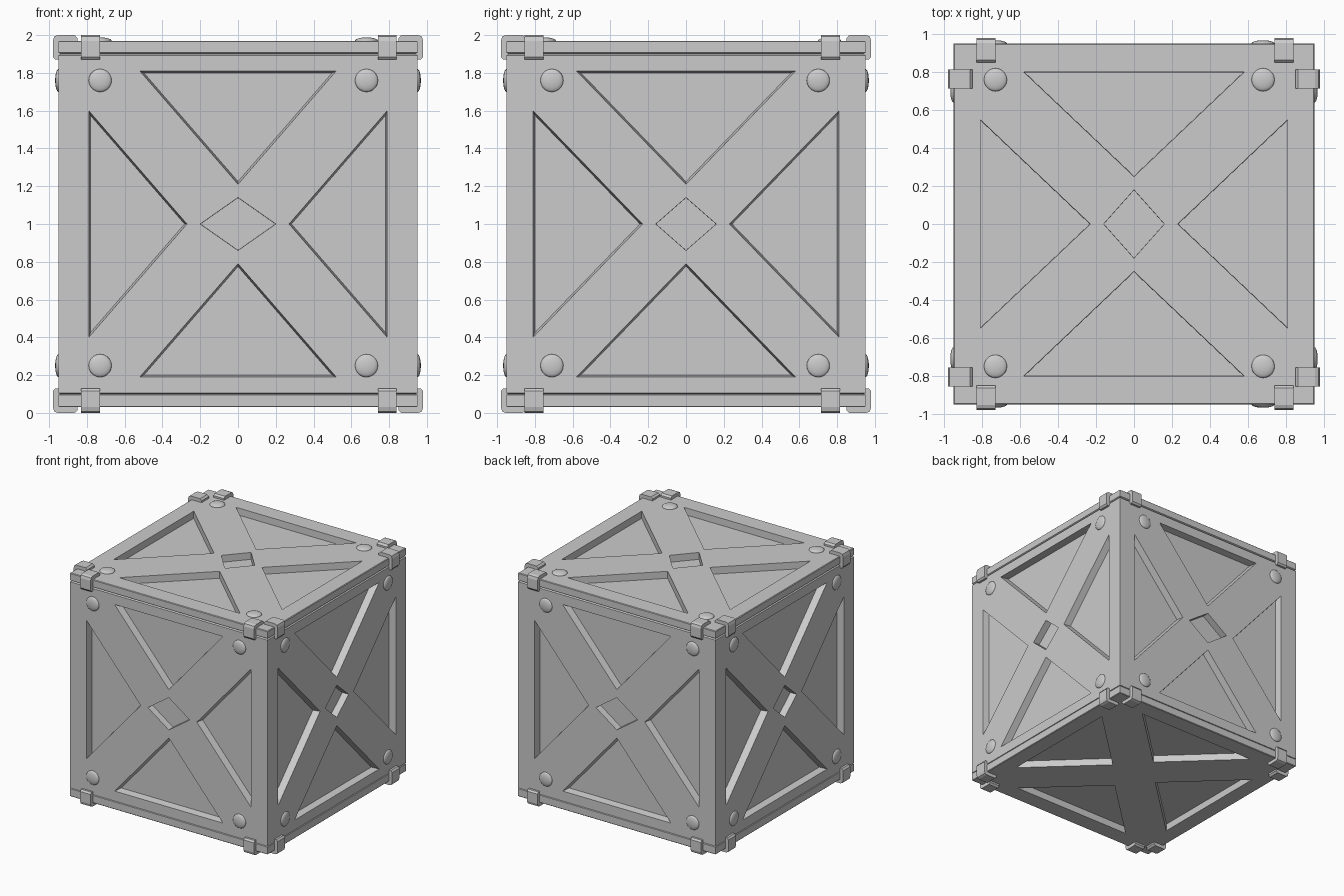
import bpy, bmesh, math
from mathutils import Vector, Matrix

if "Cube" in bpy.data.objects:
    bpy.data.objects.remove(bpy.data.objects["Cube"])

X, Y, Z = Vector((1, 0, 0)), Vector((0, 1, 0)), Vector((0, 0, 1))
MID = Vector((0, 0, 1))


def make_object(name, bm):
    bmesh.ops.recalc_face_normals(bm, faces=bm.faces)
    me = bpy.data.meshes.new(name)
    bm.to_mesh(me)
    bm.free()
    ob = bpy.data.objects.new(name, me)
    bpy.context.collection.objects.link(ob)
    return ob


def loft(bm, rings):
    loops = [[bm.verts.new(p) for p in r] for r in rings]
    n = len(loops[0])
    for a, b in zip(loops, loops[1:]):
        for i in range(n):
            j = (i + 1) % n
            bm.faces.new((a[i], a[j], b[j], b[i]))
    bm.faces.new(loops[0][::-1])
    bm.faces.new(loops[-1])


def inset(pts, d):
    # move every side of a counter-clockwise outline inwards by d
    out = []
    for i, p in enumerate(pts):
        a = (p - pts[i - 1]).normalized()
        b = (pts[(i + 1) % len(pts)] - p).normalized()
        na, nb = Vector((-a.y, a.x)), Vector((-b.y, b.x))
        out.append(p + (na + nb) * d / (1 + na.dot(nb)))
    return out


# crate body with a shallow groove under the lid and above the base
bm = bmesh.new()
profile = [(0.945, 0.03), (0.95, 0.035), (0.95, 0.096), (0.94, 0.10), (0.95, 0.104),
           (0.95, 1.893), (0.938, 1.90), (0.95, 1.907), (0.95, 1.965), (0.945, 1.97)]
loft(bm, [[(-r, -r, z), (r, -r, z), (r, r, z), (-r, r, z)] for r, z in profile])
body = make_object("crate_body", bm)

# faces: name, u, v, normal, distance, recess sizes, taper, diamond, bolt positions
wide = (0.52, 0.81, 0.21, 0.79, 0.60, 0.27)
side = (0.58, 0.81, 0.21, 0.81, 0.60, 0.23)
flat = (0.58, 0.80, 0.25, 0.81, 0.55, 0.23)
bolts_x, bolts_y = (-0.73, 0.68), (-0.71, 0.70)
faces = [
    ("front", X, Z, -Y, 0.95, wide, 0.010, (0.20, 0.14), bolts_x),
    ("back", X, Z, Y, 0.95, wide, 0.010, (0.20, 0.14), bolts_x),
    ("right", Y, Z, X, 0.95, side, 0.010, (0.16, 0.14), bolts_y),
    ("left", Y, Z, -X, 0.95, side, 0.010, (0.16, 0.14), bolts_y),
    ("top", X, Y, Z, 0.97, flat, 0.002, (0.16, 0.18), bolts_x),
    ("bottom", X, Y, -Z, 0.97, flat, 0.002, None, ()),
]

# recess cutters: four triangles and a centre diamond on each face
DEPTH = 0.06
bm = bmesh.new()
for name, u, v, n, dist, (a, b, c, d, e, f), taper, diamond, bolts in faces:
    shapes = [[(-a, b), (0, c), (a, b)], [(-a, -b), (a, -b), (0, -c)],
              [(-d, e), (-d, -e), (-f, 0)], [(d, -e), (d, e), (f, 0)]]
    if diamond:
        p, q = diamond
        shapes.append([(p, 0), (0, q), (-p, 0), (0, -q)])
    for s in shapes:
        s = [Vector(t) for t in s]
        t = taper if len(s) == 3 else 0.001
        rings = []
        for h, k in ((t / 3, -t / 3), (-DEPTH, t)):
            h = 0.02 if h > 0 else h
            rings.append([MID + u * w.x + v * w.y + n * (dist + h) for w in inset(s, k)])
        loft(bm, rings)
cutter = make_object("recess_cutter", bm)
cutter.hide_render = True

mod = body.modifiers.new("recesses", 'BOOLEAN')
mod.operation = 'DIFFERENCE'
mod.solver = 'EXACT'
mod.object = cutter
bpy.context.view_layer.objects.active = body
bpy.ops.object.modifier_apply(modifier=mod.name)
bpy.data.objects.remove(cutter)

# domed bolts near the corners
for name, u, v, n, dist, _, _, _, bolts in faces:
    if not bolts:
        continue
    bm = bmesh.new()
    for pu in bolts:
        for pv in (-0.75, 0.76):
            m = Matrix((u, v, n)).transposed().to_4x4()
            m.translation = MID + u * pu + v * pv + n * dist
            bmesh.ops.create_uvsphere(bm, u_segments=20, v_segments=12, radius=1,
                                      matrix=m @ Matrix.Diagonal((0.061, 0.061, 0.018, 1)))
    for fc in bm.faces:
        fc.smooth = True
    make_object(name + "_bolts", bm)

# edge clips: a solid angle profile wrapping each top and bottom edge
clip = [(0.85, 0.96), (0.85, 0.985), (0.865, 1.0), (0.955, 1.0), (0.973, 0.992), (0.98, 0.97),
        (0.98, 0.885), (0.968, 0.87), (0.94, 0.87), (0.94, 0.96)]
for name, u, n, spans in (("front", X, -Y, ((-0.83, -0.73), (0.74, 0.84))),
                          ("back", X, Y, ((-0.83, -0.73), (0.74, 0.84))),
                          ("right", Y, X, ((-0.855, -0.755), (0.715, 0.815))),
                          ("left", Y, -X, ((-0.855, -0.755), (0.715, 0.815)))):
    bm = bmesh.new()
    for lo, hi in spans:
        for sz in (-1, 1):
            loft(bm, [[MID + u * w + n * r + Z * (sz * h) for r, h in clip] for w in (lo, hi)])
    make_object(name + "_clips", bm)
